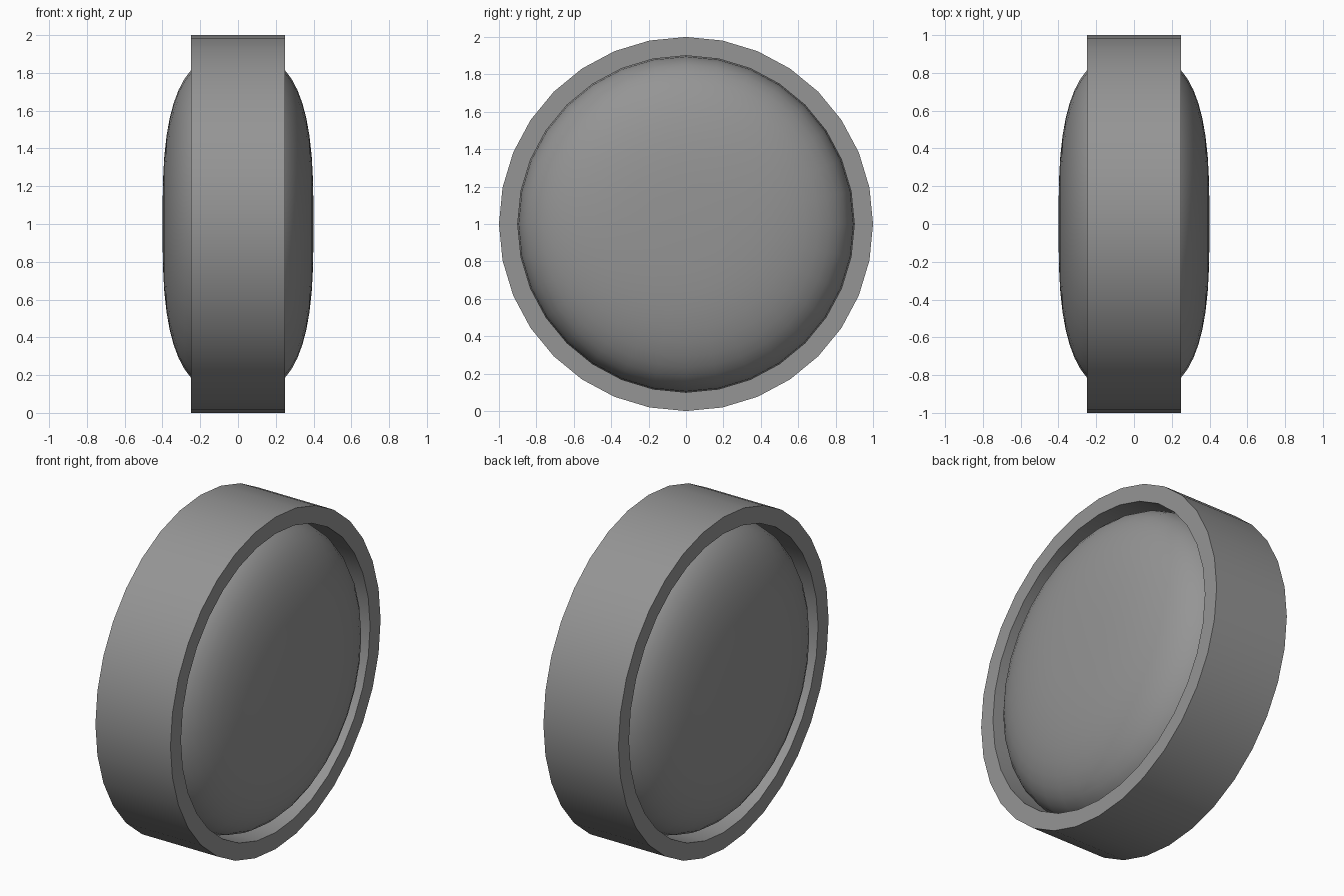
import bpy, bmesh, math

cube = bpy.data.objects.get("Cube")
if cube:
    bpy.data.objects.remove(cube, do_unlink=True)

SIDES = 32
grey = bpy.data.materials.new("plain_grey")
grey.use_nodes = True
colour = (0.3, 0.3, 0.3, 1)
grey.diffuse_color = colour
grey.node_tree.nodes["Principled BSDF"].inputs["Base Color"].default_value = colour


def lathe(name, profile, closed):
    """Spin (x, radius) points about the x axis."""
    bm = bmesh.new()
    verts = [bm.verts.new((x, 0, r)) for x, r in profile]
    pairs = list(zip(verts, verts[1:])) + ([(verts[-1], verts[0])] if closed else [])
    edges = [bm.edges.new(p) for p in pairs]
    bmesh.ops.spin(bm, geom=verts + edges, cent=(0, 0, 0), axis=(1, 0, 0),
                   angle=math.tau, steps=SIDES, use_merge=True)
    bmesh.ops.remove_doubles(bm, verts=bm.verts, dist=1e-4)
    bmesh.ops.recalc_face_normals(bm, faces=bm.faces)
    mesh = bpy.data.meshes.new(name)
    bm.to_mesh(mesh)
    bm.free()
    mesh.materials.append(grey)
    obj = bpy.data.objects.new(name, mesh)
    obj.location.z = 1
    bpy.context.collection.objects.link(obj)
    bpy.ops.object.select_all(action="DESELECT")
    obj.select_set(True)
    bpy.context.view_layer.objects.active = obj
    bpy.ops.object.shade_smooth_by_angle(angle=math.radians(40))
    return obj


# Outer rim
W = 0.25
lathe("outer_rim", [(-W, 0.9), (-W, 1), (W, 1), (W, 0.9)], True)

# Bulging lens held inside the rim
POWER = 2 / 2.9
lens = []
for i in range(25):
    a = math.pi * i / 24
    c, s = math.cos(a), math.sin(a)
    lens.append((-math.copysign(0.4 * abs(c) ** POWER, c), 0.9 * max(s, 0) ** POWER))
lathe("lens", lens, False)
